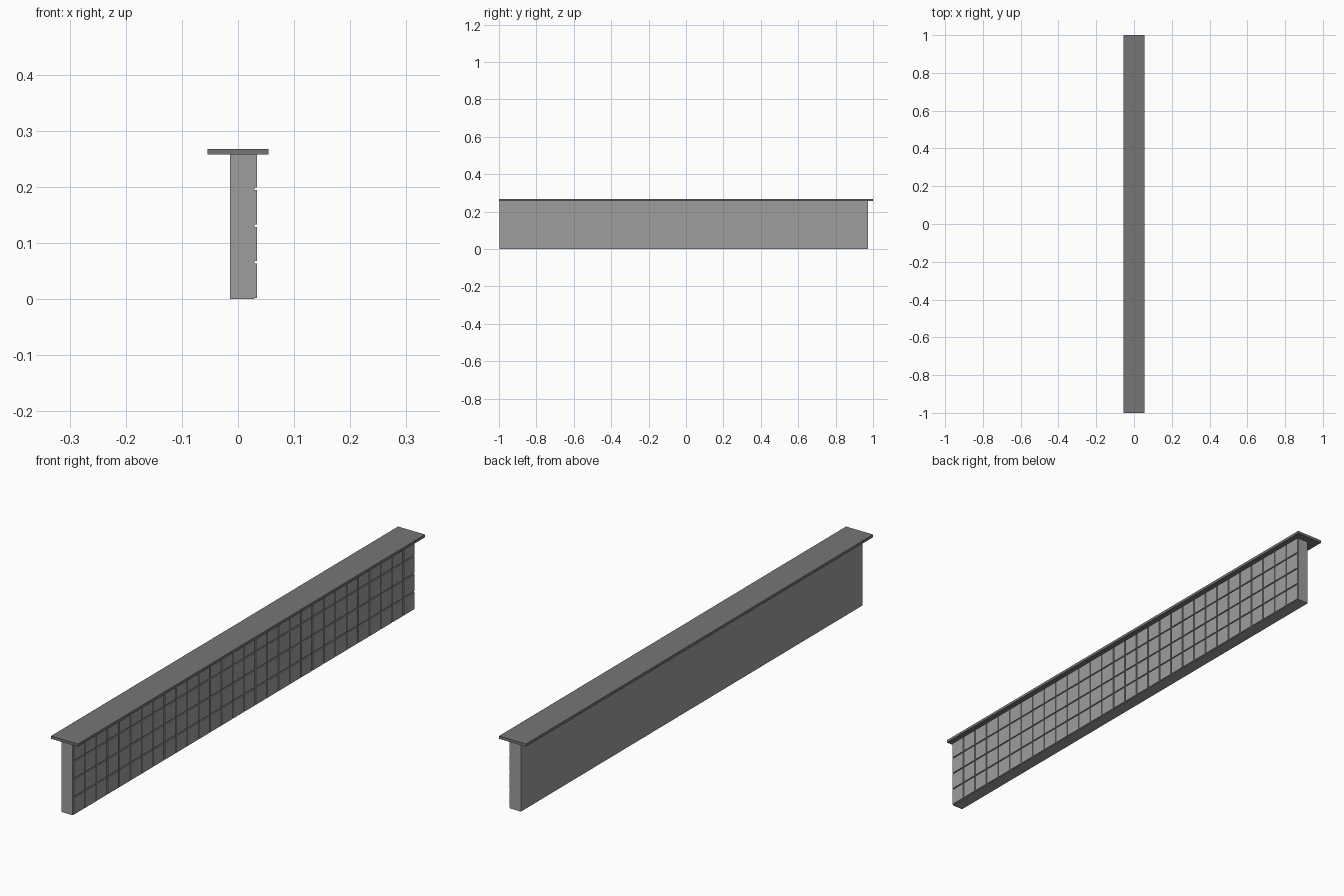
import bpy

if "Cube" in bpy.data.objects:
    bpy.data.objects.remove(bpy.data.objects["Cube"])


def grey(name, value):
    mat = bpy.data.materials.new(name)
    mat.diffuse_color = (value, value, value, 1)
    mat.use_nodes = True
    mat.node_tree.nodes["Principled BSDF"].inputs["Base Color"].default_value = mat.diffuse_color
    return mat


def box(name, lo, hi, mat):
    """Axis-aligned box between two opposite corners."""
    size = [b - a for a, b in zip(lo, hi)]
    centre = [(a + b) / 2 for a, b in zip(lo, hi)]
    bpy.ops.mesh.primitive_cube_add(size=1, location=centre)
    ob = bpy.context.object
    ob.name = name
    ob.scale = size
    bpy.ops.object.transform_apply(location=True, rotation=False, scale=True)
    ob.data.materials.append(mat)
    return ob


def array(ob, name, count, offset):
    mod = ob.modifiers.new(name, 'ARRAY')
    mod.use_relative_offset = False
    mod.use_constant_offset = True
    mod.constant_offset_displace = offset
    mod.count = count


Y0, Y1 = -0.996, 0.972          # wall ends
COLS, ROWS = 30, 4
PITCH = (Y1 - Y0) / COLS        # square tile spacing
GAP = 0.0045                    # grout width

wall_grey = grey("wall_grey", 0.34)
ledge_grey = grey("ledge_grey", 0.18)

# Wall body and overhanging top ledge
box("wall_body", (-0.0145, Y0, 0), (0.0295, Y1, 0.258), wall_grey)
box("top_ledge", (-0.0545, -1, 0.258), (0.0545, 1, 0.268), ledge_grey)

# Raised tiles on the right-hand face: one tile repeated in a grid
tile = box("wall_tiles", (0.029, Y0 + GAP / 2, GAP / 2),
           (0.0335, Y0 + PITCH - GAP / 2, PITCH - GAP / 2), wall_grey)
array(tile, "columns", COLS, (0, PITCH, 0))
array(tile, "rows", ROWS, (0, 0, PITCH))
